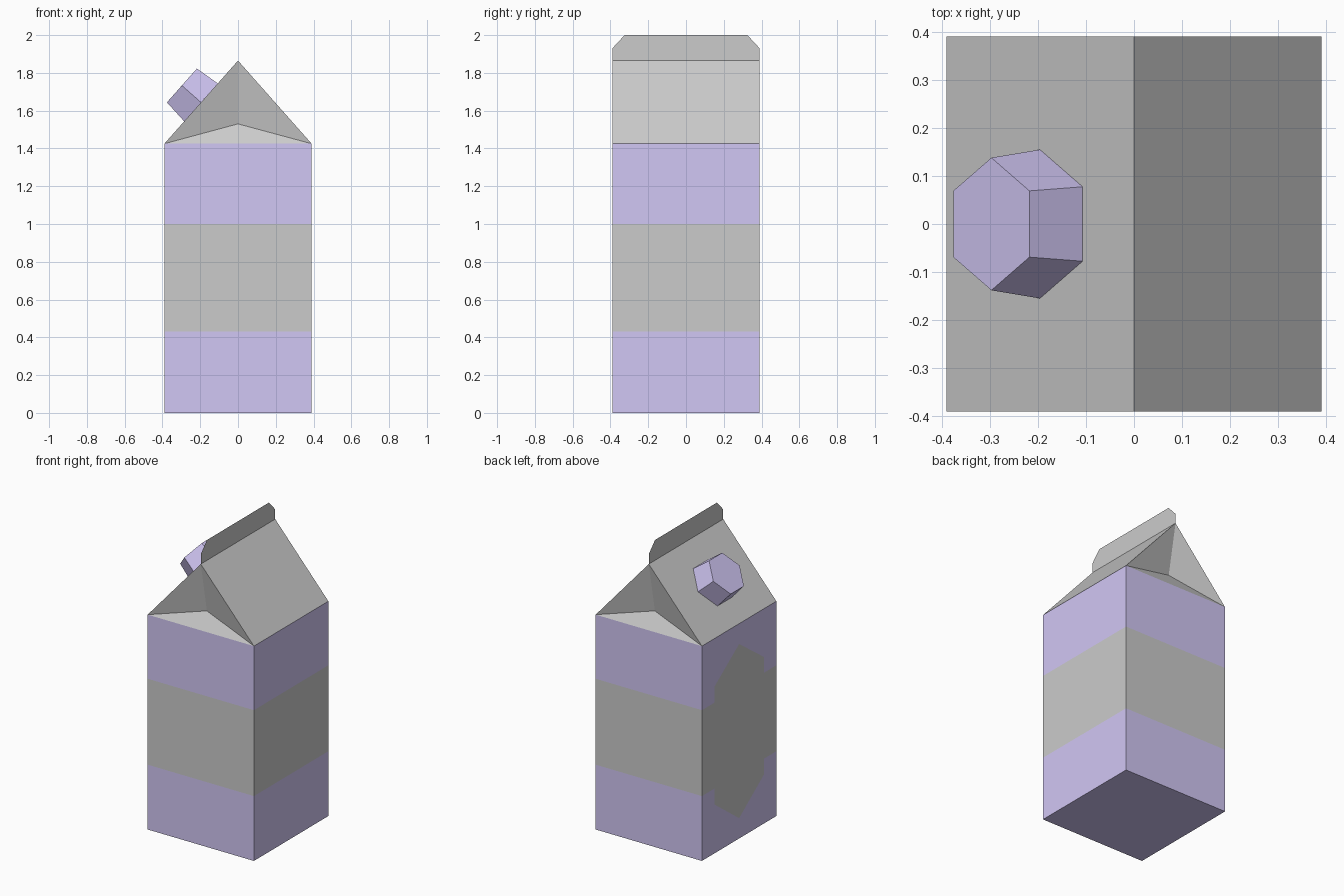
import bpy, math
from mathutils import Matrix, Vector

if "Cube" in bpy.data.objects:
    bpy.data.objects.remove(bpy.data.objects["Cube"])

H, EAVE, RIDGE, TOP = 0.39, 1.425, 1.865, 2.0
FOLD_Y, FOLD_Z = 0.326, 1.53
LOW, HIGH = 0.43, 1.0

purple = bpy.data.materials.new("lilac")
purple.diffuse_color = (0.64, 0.57, 0.91, 1)
purple.use_nodes = True
purple.node_tree.nodes["Principled BSDF"].inputs["Base Color"].default_value = purple.diffuse_color


def make(name, faces, material=None):
    """Mesh object from a list of polygons given as points."""
    verts, index, polys = [], {}, []
    for face in faces:
        poly = []
        for p in face:
            key = tuple(round(c, 4) for c in p)
            if key not in index:
                index[key] = len(verts)
                verts.append(key)
            poly.append(index[key])
        polys.append(poly)
    mesh = bpy.data.meshes.new(name)
    mesh.from_pydata(verts, [], polys)
    if material:
        mesh.materials.append(material)
    obj = bpy.data.objects.new(name, mesh)
    bpy.context.collection.objects.link(obj)
    return obj


def turn(points, quarter):
    """Turn front-side points round the carton by quarter turns."""
    m = Matrix.Rotation(quarter * math.pi / 2, 4, 'Z')
    return [m @ Vector(p) for p in points]


def band(lower, upper):
    """Four walls between two border functions of the side number."""
    faces = []
    for q in range(4):
        outline = lower(q) + upper(q)[::-1]
        faces.append(turn([(u, -H, z) for u, z in outline], q))
    return faces


def border(z, shoulder=None, tip=None):
    """Straight colour border; the left side (3) bulges into a label."""
    def path(q):
        if q != 3 or tip is None:
            return [(-H, z), (H, z)]
        w = 0.26
        return [(-H, z), (-w, z), (-w, shoulder), (0, tip),
                (w, shoulder), (w, z), (H, z)]
    return path


# Coloured wall bands and base
floor, eave = border(0), border(EAVE)
low, high = border(LOW, 0.325, 0.135), border(HIGH, 1.105, 1.29)
base = [(-H, H, 0), (H, H, 0), (H, -H, 0), (-H, -H, 0)]
make("lower_band", band(floor, low) + [base], purple)
make("middle_band", band(low, high))
make("upper_band", band(high, eave), purple)

# Gable roof with folded-in ends
roof = []
for q in (0, 2):
    a, b = (-H, -H, EAVE), (H, -H, EAVE)
    c, d = (0, -H, RIDGE), (0, -FOLD_Y, FOLD_Z)
    slope = [b, (H, H, EAVE), (0, H, RIDGE), c]
    for f in ([a, b, d], [b, c, d], [c, a, d], slope):
        roof.append(turn(f, q))
make("roof", roof)

# Thin sealed fin with clipped corners
fin = [(-H, RIDGE), (H, RIDGE), (H, 1.93), (0.325, TOP), (-0.325, TOP), (-H, 1.93)]
make("top_seal", [[(0, y, z) for y, z in fin]])

# Tapered six-sided cap on the left slope
along = Vector((H, 0, RIDGE - EAVE)).normalized()
out = Vector((-along.z, 0, along.x))
side = Vector((0, 1, 0))
centre = Vector((-0.196, 0, RIDGE - 0.196 * (RIDGE - EAVE) / H))


def ring(radius, height):
    return [centre + out * height
            + side * radius * math.cos(i * math.pi / 3)
            - along * radius * math.sin(i * math.pi / 3) for i in range(6)]


bottom, top = ring(0.155, 0), ring(0.138, 0.135)
if (top[1] - top[0]).cross(top[2] - top[1]).dot(out) < 0:
    bottom.reverse()
    top.reverse()
sides = [[bottom[i], bottom[(i + 1) % 6], top[(i + 1) % 6], top[i]] for i in range(6)]
make("cap", sides + [top], purple)
